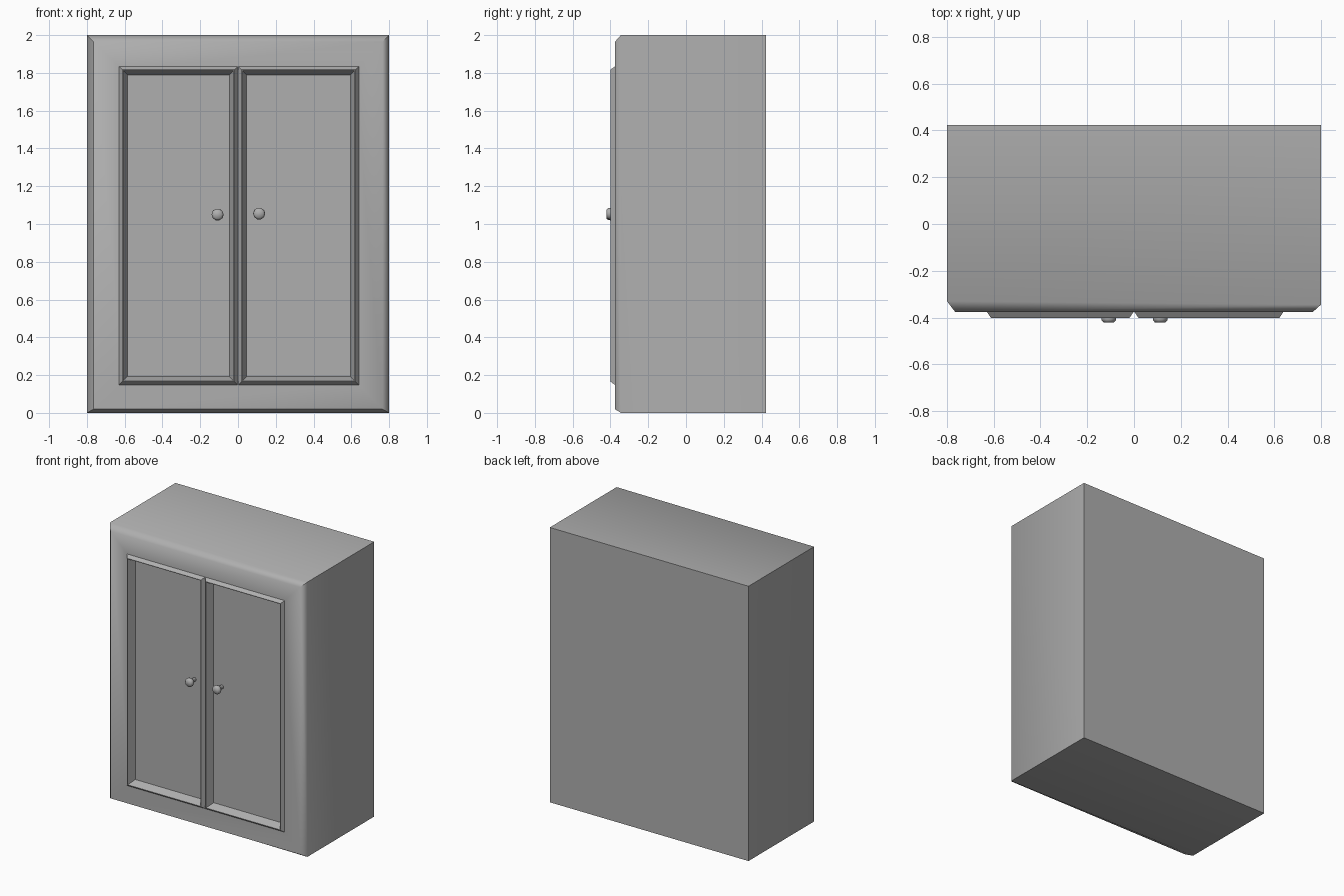
import bpy
import math

if "Cube" in bpy.data.objects:
    bpy.data.objects.remove(bpy.data.objects["Cube"])

# Mid grey finish
grey = bpy.data.materials.new("dark_grey")
grey.diffuse_color = (0.43, 0.43, 0.43, 1)
grey.use_nodes = True
grey.node_tree.nodes["Principled BSDF"].inputs["Base Color"].default_value = grey.diffuse_color


def make_object(name, verts, faces, angle):
    mesh = bpy.data.meshes.new(name)
    mesh.from_pydata(verts, [], faces)
    mesh.update()
    mesh.materials.append(grey)
    obj = bpy.data.objects.new(name, mesh)
    bpy.context.collection.objects.link(obj)
    bpy.ops.object.select_all(action='DESELECT')
    obj.select_set(True)
    bpy.context.view_layer.objects.active = obj
    bpy.ops.object.mode_set(mode='EDIT')
    bpy.ops.mesh.select_all(action='SELECT')
    bpy.ops.mesh.normals_make_consistent(inside=False)
    bpy.ops.object.mode_set(mode='OBJECT')
    bpy.ops.object.shade_smooth_by_angle(angle=math.radians(angle))
    return obj


def loft(name, rings, angle):
    """Bridge rings of equal length and cap both ends."""
    n = len(rings[0])
    verts = [v for ring in rings for v in ring]
    faces = [(k * n + i, k * n + (i + 1) % n, (k + 1) * n + (i + 1) % n, (k + 1) * n + i)
             for k in range(len(rings) - 1) for i in range(n)]
    faces += [tuple(range(n)), tuple(range(len(verts) - n, len(verts)))]
    return make_object(name, verts, faces, angle)


def rect(x0, x1, z0, z1, y, y_right=None):
    yr = y if y_right is None else y_right
    return [(x0, y, z0), (x1, yr, z0), (x1, yr, z1), (x0, y, z1)]


def circle(x, z, r, y, n=10):
    return [(x + r * math.cos(2 * math.pi * i / n), y, z + r * math.sin(2 * math.pi * i / n))
            for i in range(n)]


# Cabinet body: chamfered front with a shallow recess behind the doors
loft("cabinet_body", [rect(-0.8, 0.8, 0, 2, 0.424),
                      rect(-0.8, 0.8, 0, 2, -0.33, -0.345),
                      rect(-0.765, 0.765, 0.02, 1.965, -0.376),
                      rect(-0.61, 0.62, 0.17, 1.815, -0.376),
                      rect(-0.61, 0.62, 0.17, 1.815, -0.33)], 50.5)

# Door: (inset, y) from hidden back over the raised rim to the sunken panel
door_profile = [(0.02, -0.337), (0.0, -0.375), (0.018, -0.401),
                (0.022, -0.401), (0.045, -0.345)]
# Knob: (radius, y) from stem to rounded tip
knob_profile = [(0.014, -0.343), (0.014, -0.38), (0.027, -0.389), (0.032, -0.4),
                (0.031, -0.411), (0.022, -0.422)]

for side, x0, x1, knob_x, knob_z in (("left", -0.63, -0.001, -0.108, 1.05),
                                     ("right", 0.001, 0.64, 0.112, 1.055)):
    loft(side + "_door", [rect(x0 + d, x1 - d, 0.148 + d, 1.835 - d, y)
                          for d, y in door_profile], 30)
    loft(side + "_knob", [circle(knob_x, knob_z, r, y) for r, y in knob_profile], 60)
